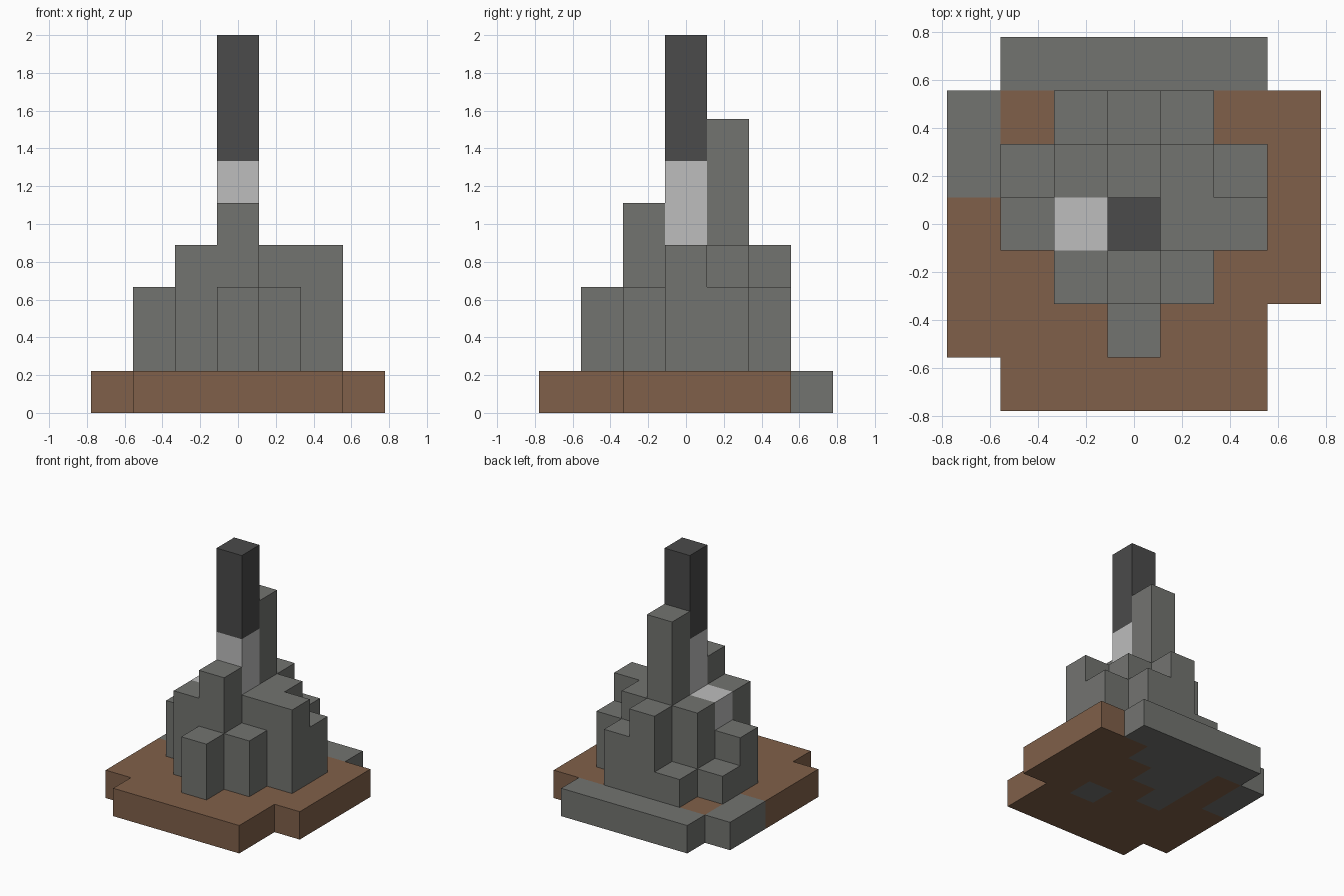
import bpy
import bmesh
from mathutils import Vector

cube = bpy.data.objects.get("Cube")
if cube:
    bpy.data.objects.remove(cube, do_unlink=True)

UNIT = 2 / 9   # block size
HALF = 3       # blocks on each side of the middle one

# Column heights in blocks, back row first, left to right along x
HEIGHTS = [
    " 11111 ",
    "1124311",
    "1247431",
    "1349441",
    "1145311",
    "111311 ",
    " 11111 ",
]
# Ground layer: s = stone, e = earth
GROUND = [
    " sssss ",
    "sesssee",
    "sesseee",
    "eeseeee",
    "eeeesee",
    "eeeeee ",
    " eeeee ",
]


def material(name, rgb):
    mat = bpy.data.materials.new(name)
    mat.use_nodes = True
    mat.diffuse_color = (*rgb, 1)
    bsdf = next(n for n in mat.node_tree.nodes if n.type == 'BSDF_PRINCIPLED')
    bsdf.inputs["Base Color"].default_value = (*rgb, 1)
    return mat


def block_part(x, y, z):
    """Which part the block at this grid place belongs to."""
    if z == 0:
        return "stone_steps" if GROUND[HALF - y][x + HALF] == "s" else "earth_base"
    if (x, y) == (0, 0) and z >= 4:
        return "tower_top" if z >= 6 else "pale_shaft"
    if (x, y, z) == (-1, 0, 3):
        return "pale_shaft"
    return "stone_steps"


# Sort all blocks into parts
blocks = {}
for row, line in enumerate(HEIGHTS):
    for col, height in enumerate(line):
        for z in range(int(height.strip() or 0)):
            place = (col - HALF, HALF - row, z)
            blocks[place] = block_part(*place)


def build_part(name, mat):
    """Skin a part's blocks, leaving out faces hidden by neighbours."""
    bm = bmesh.new()
    for place, part in blocks.items():
        if part != name:
            continue
        centre = Vector(place) + Vector((0, 0, 0.5))
        for axis in range(3):
            for side in (-1, 1):
                normal = Vector((0, 0, 0))
                normal[axis] = side
                if tuple(int(v) for v in Vector(place) + normal) in blocks:
                    continue
                u = Vector((0, 0, 0))
                u[(axis + 1) % 3] = 1
                v = normal.cross(u)
                corners = (-u - v, u - v, u + v, v - u)
                bm.faces.new([bm.verts.new((centre + (normal + c) / 2) * UNIT)
                              for c in corners])
    bmesh.ops.remove_doubles(bm, verts=bm.verts, dist=UNIT / 100)
    # Merge flat neighbouring squares into larger faces
    bmesh.ops.dissolve_limit(bm, angle_limit=0.01, verts=bm.verts, edges=bm.edges)
    mesh = bpy.data.meshes.new(name)
    bm.to_mesh(mesh)
    bm.free()
    mesh.materials.append(mat)
    obj = bpy.data.objects.new(name, mesh)
    bpy.context.collection.objects.link(obj)


build_part("earth_base", material("earth brown", (0.216, 0.117, 0.067)))
build_part("stone_steps", material("stone grey", (0.171, 0.174, 0.163)))
build_part("pale_shaft", material("pale grey", (0.51, 0.51, 0.51)))
build_part("tower_top", material("dark grey", (0.069, 0.069, 0.069)))
